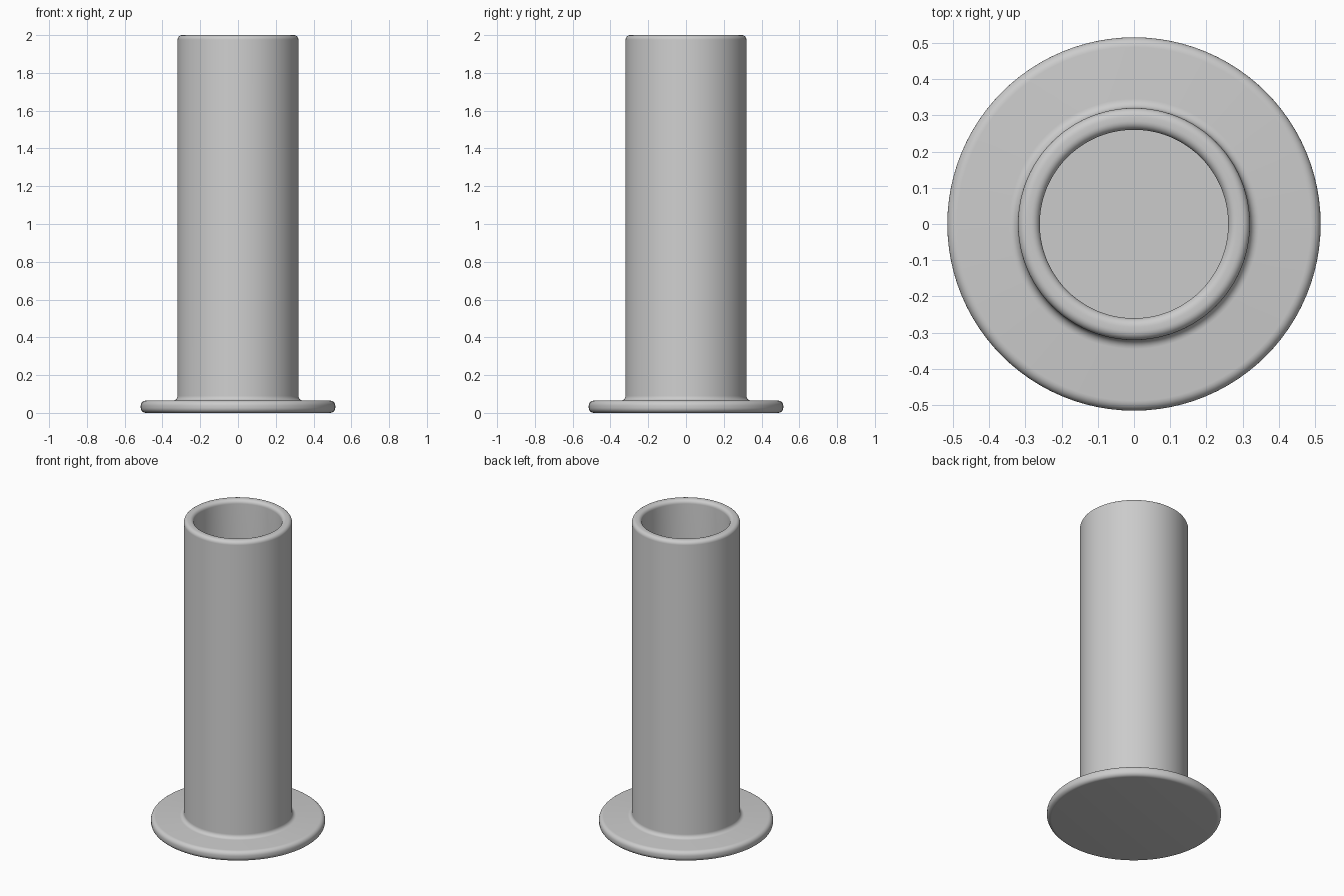
import bpy
import bmesh
import math

if "Cube" in bpy.data.objects:
    bpy.data.objects.remove(bpy.data.objects["Cube"])

SIDES = 96
R_IN, R_OUT, R_FLANGE = 0.26, 0.32, 0.515
FLANGE_TOP, TOP = 0.065, 2.0


def arc(cx, cz, r, start, end, steps=6):
    """Points of a rounded corner in the radius/height plane."""
    angles = [math.radians(start + (end - start) * i / steps) for i in range(steps + 1)]
    return [(cx + r * math.cos(a), cz + r * math.sin(a)) for a in angles]


def lathe(name, profile, material):
    """Turn a radius/height profile around the z axis."""
    bm = bmesh.new()
    verts = [bm.verts.new((r, 0, z)) for r, z in profile]
    edges = [bm.edges.new(pair) for pair in zip(verts, verts[1:])]
    bmesh.ops.spin(bm, geom=verts + edges, cent=(0, 0, 0), axis=(0, 0, 1),
                   angle=math.tau, steps=SIDES, use_merge=True)
    bmesh.ops.remove_doubles(bm, verts=bm.verts, dist=1e-5)
    bmesh.ops.recalc_face_normals(bm, faces=bm.faces)
    mesh = bpy.data.meshes.new(name)
    bm.to_mesh(mesh)
    bm.free()
    mesh.materials.append(material)
    obj = bpy.data.objects.new(name, mesh)
    bpy.context.collection.objects.link(obj)
    bpy.context.view_layer.objects.active = obj
    obj.select_set(True)
    bpy.ops.object.shade_smooth_by_angle(angle=math.radians(30))
    return obj


grey = bpy.data.materials.new("plain_grey")
grey.diffuse_color = (0.6, 0.6, 0.6, 1)
grey.use_nodes = True
grey.node_tree.nodes["Principled BSDF"].inputs["Base Color"].default_value = grey.diffuse_color

EDGE, LIP, FILLET = 0.027, 0.024, 0.025
profile = [(0, 0)]
# rounded flange rim
profile += arc(R_FLANGE - EDGE, EDGE, EDGE, -90, 0)
profile += arc(R_FLANGE - EDGE, FLANGE_TOP - EDGE, EDGE, 0, 90)
# fillet between flange and tube
profile += arc(R_OUT + FILLET, FLANGE_TOP + FILLET, FILLET, 270, 180)
# rounded lip of the tube
profile += arc(R_OUT - LIP, TOP - LIP, LIP, 0, 90)
profile += arc(R_IN + LIP, TOP - LIP, LIP, 90, 180)
# bore wall and flat floor
profile += [(R_IN, FLANGE_TOP), (0, FLANGE_TOP)]

lathe("flanged_tube", profile, grey)
